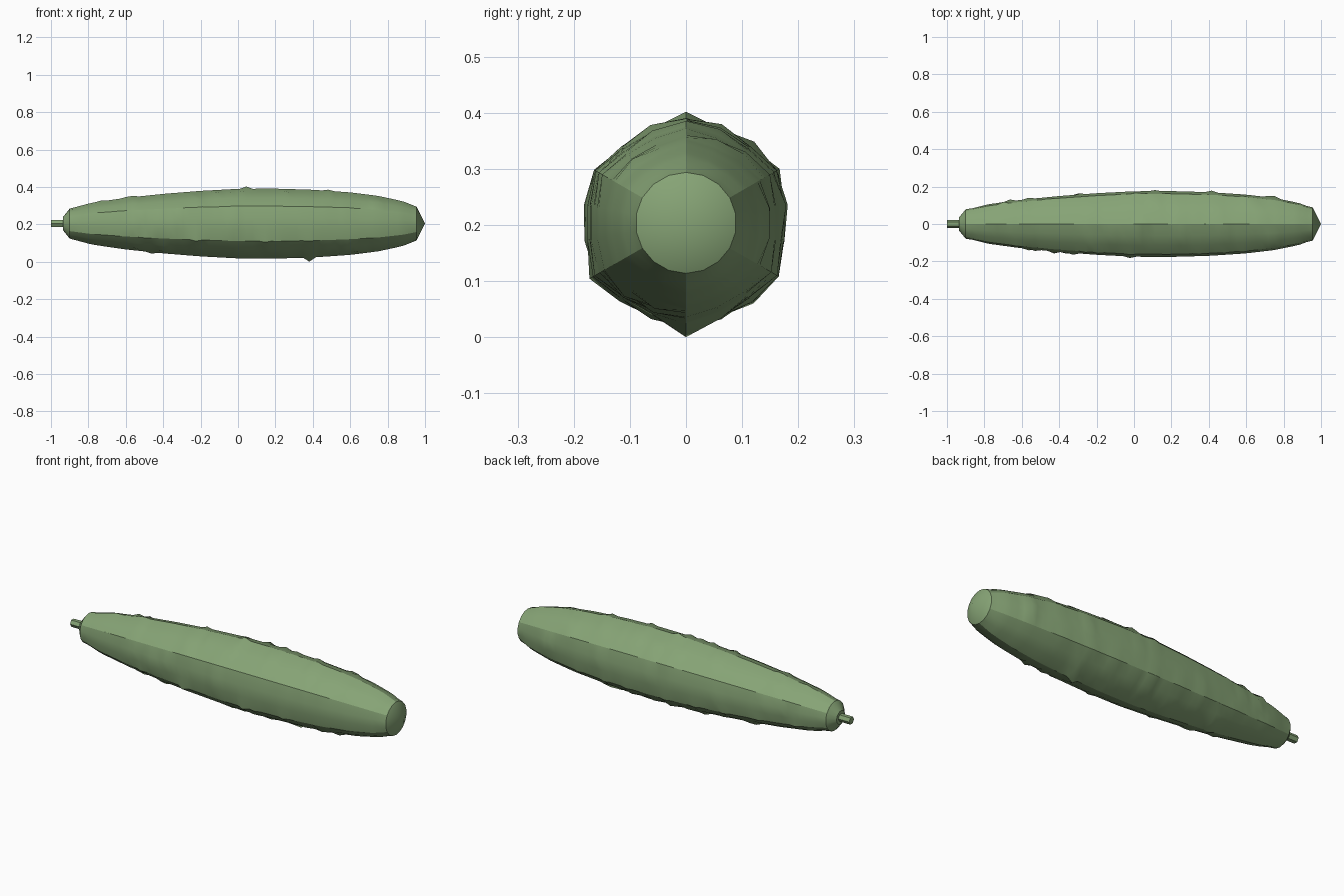
import bpy, bmesh, math, random
from mathutils import Vector

if "Cube" in bpy.data.objects:
    bpy.data.objects.remove(bpy.data.objects["Cube"], do_unlink=True)

random.seed(7)
SIDES, RINGS, MID_Z = 18, 56, 0.204


def make_material(name, rgb):
    mat = bpy.data.materials.new(name)
    mat.use_nodes = True
    mat.diffuse_color = (*rgb, 1)
    mat.node_tree.nodes["Principled BSDF"].inputs["Base Color"].default_value = (*rgb, 1)
    return mat


green = make_material("cucumber green", (0.24, 0.37, 0.18))

# Long profile of the fruit: position along x and ridge radius
PROFILE = [(-0.90, 0.080), (-0.78, 0.112), (-0.6, 0.138), (-0.4, 0.159), (-0.2, 0.175),
           (0, 0.186), (0.2, 0.187), (0.4, 0.181), (0.6, 0.167), (0.75, 0.148),
           (0.88, 0.120), (0.955, 0.090)]


def radius_at(x):
    for (x0, r0), (x1, r1) in zip(PROFILE, PROFILE[1:]):
        if x <= x1 + 1e-6:
            return r0 + (r1 - r0) * (x - x0) / (x1 - x0)
    return PROFILE[-1][1]


def finish(bm, name):
    bmesh.ops.recalc_face_normals(bm, faces=bm.faces[:])
    mesh = bpy.data.meshes.new(name)
    bm.to_mesh(mesh)
    bm.free()
    mesh.materials.append(green)
    obj = bpy.data.objects.new(name, mesh)
    bpy.context.collection.objects.link(obj)
    return obj


# Fruit body: lofted rings with a raised ridge on every third corner
bm = bmesh.new()
x_start, x_end = PROFILE[0][0], PROFILE[-1][0]
rings = []
for i in range(RINGS):
    x = x_start + (x_end - x_start) * i / (RINGS - 1)
    ring = []
    for k in range(SIDES):
        a = math.radians(30 + 360 / SIDES * k)
        r = radius_at(x)
        if k % 3 and 0 < i < RINGS - 1:
            r *= 0.955
        ring.append(bm.verts.new((x, r * math.cos(a), MID_Z + r * math.sin(a))))
    rings.append(ring)


def bridge(ring_a, ring_b):
    for k in range(SIDES):
        n = (k + 1) % SIDES
        face = bm.faces.new((ring_a[k], ring_a[n], ring_b[n], ring_b[k]))
        face.smooth = True


for ring_a, ring_b in zip(rings, rings[1:]):
    bridge(ring_a, ring_b)

# Tapered shoulder at the stem end and a shallow cone at the blossom end
shoulder = [bm.verts.new((-0.935, v.co.y * 0.45, MID_Z + (v.co.z - MID_Z) * 0.45))
            for v in rings[0]]
bridge(shoulder, rings[0])
bm.faces.new(shoulder)
tip = bm.verts.new((1, 0, MID_Z))
for k in range(SIDES):
    bm.faces.new((rings[-1][k], rings[-1][(k + 1) % SIDES], tip)).smooth = True

# Creased ridges and end rims
for ring_a, ring_b in zip(rings, rings[1:]):
    for k in range(0, SIDES, 3):
        bm.edges.get((ring_a[k], ring_b[k])).smooth = False
for ring in (shoulder, rings[0], rings[-1]):
    for k in range(SIDES):
        bm.edges.get((ring[k], ring[(k + 1) % SIDES])).smooth = False


# Warts: single corners pushed outward
def wart(i, k, height):
    v = rings[i][k % SIDES]
    out = Vector((0, v.co.y, v.co.z - MID_Z)).normalized()
    v.co += out * height


used = set()
for _ in range(95):
    i, k = random.randint(5, RINGS - 7), random.randrange(SIDES)
    if (i, k) not in used and k != 12:
        used.add((i, k))
        wart(i, k, random.uniform(0.004, 0.011) * (0.6 if k % 3 == 0 else 1))
for x, k, height in ((0.39, 12, 0.022), (-0.7, 0, 0.012), (-0.22, 9, 0.014),
                     (0.15, 9, 0.012), (0.03, 3, 0.012), (-0.45, 12, 0.008)):
    wart(round((x - x_start) / (x_end - x_start) * (RINGS - 1)), k, height)
finish(bm, "cucumber_body")

# Stem: short six-sided stub
bpy.ops.mesh.primitive_cylinder_add(vertices=6, radius=0.021, depth=0.08,
                                    location=(-0.96, 0, MID_Z),
                                    rotation=(0, math.pi / 2, 0))
stem = bpy.context.object
stem.name = "stem"
stem.data.materials.append(green)
bpy.ops.object.shade_smooth_by_angle(angle=math.radians(40))
